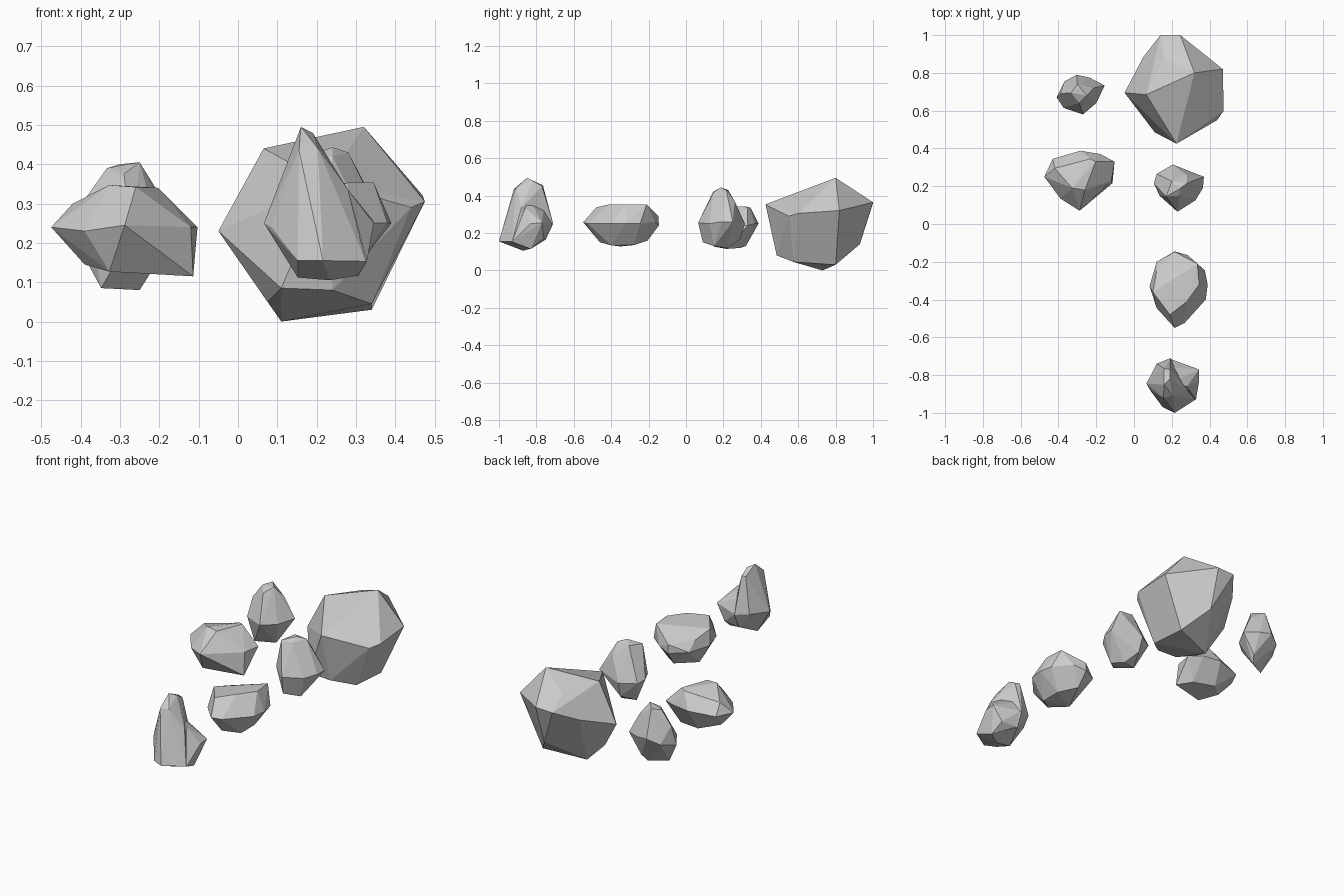
import bpy, bmesh


def hull(name, points):
    """Faceted stone: convex wrap around a few corner points."""
    bm = bmesh.new()
    for p in points:
        bm.verts.new(p)
    bmesh.ops.convex_hull(bm, input=bm.verts)
    loose = [v for v in bm.verts if not v.link_faces]
    bmesh.ops.delete(bm, geom=loose, context='VERTS')
    # merge nearly flat triangles into broad facets
    bmesh.ops.dissolve_limit(bm, angle_limit=0.12, verts=bm.verts, edges=bm.edges)
    bmesh.ops.recalc_face_normals(bm, faces=bm.faces)
    me = bpy.data.meshes.new(name)
    bm.to_mesh(me)
    bm.free()
    ob = bpy.data.objects.new(name, me)
    bpy.context.collection.objects.link(ob)
    return ob


# Large boulder: crown, waist, base
hull("large_boulder", [
    (.065, .685, .44), (.24, .72, .465), (.32, .80, .495), (.16, .88, .42),
    (-.05, .695, .23), (.225, .425, .353), (.44, .55, .29),
    (.475, .60, .305), (.47, .82, .32), (.245, 1.0, .364), (.14, 1.0, .36),
    (.05, .885, .30), (.24, .93, .14),
    (.11, .485, .085), (.24, .485, .08), (.34, .575, .045), (.34, .80, .03),
    (.11, .73, 0), (.075, .62, .05)])

# Small back left stone
hull("back_left_stone", [
    (-.333, .695, .39), (-.30, .74, .40), (-.25, .68, .405), (-.29, .64, .375),
    (-.213, .72, .345), (-.39, .69, .31),
    (-.41, .67, .20), (-.373, .615, .23), (-.27, .58, .22), (-.20, .64, .22),
    (-.155, .733, .23), (-.235, .775, .24), (-.304, .79, .25), (-.368, .755, .22),
    (-.348, .645, .085), (-.25, .70, .08), (-.23, .73, .12), (-.38, .66, .145)])

# Wide left stone
hull("left_stone", [
    (-.327, .19, .347), (-.26, .18, .342), (-.203, .33, .34),
    (-.23, .345, .335), (-.42, .295, .30),
    (-.475, .25, .24), (-.43, .345, .24), (-.283, .388, .25), (-.177, .37, .25),
    (-.103, .33, .24), (-.12, .23, .24), (-.288, .07, .245), (-.39, .135, .23),
    (-.114, .216, .115), (-.327, .15, .127), (-.39, .24, .145), (-.30, .32, .13),
    (-.17, .29, .12)])

# Middle right stone
hull("middle_stone", [
    (.17, .145, .42), (.24, .15, .42), (.28, .215, .43), (.20, .225, .43), (.24, .185, .443),
    (.28, .26, .37), (.105, .215, .26), (.135, .15, .26), (.23, .065, .255),
    (.325, .125, .25), (.365, .19, .26), (.37, .25, .26), (.205, .315, .25),
    (.12, .265, .25),
    (.22, .09, .15), (.29, .15, .13), (.25, .22, .118), (.17, .20, .12), (.21, .29, .165)])

# Long flat stone, its crown leaning to the right
hull("flat_stone", [
    (.10, -.36, .33), (.12, -.25, .30), (.19, -.48, .337), (.28, -.41, .353),
    (.345, -.32, .353), (.335, -.21, .353),
    (.082, -.33, .25), (.12, -.445, .25), (.215, -.55, .257), (.267, -.525, .25),
    (.38, -.40, .25), (.39, -.32, .25), (.375, -.245, .25), (.285, -.165, .26),
    (.215, -.147, .29), (.215, -.145, .24), (.12, -.20, .25),
    (.22, -.46, .15), (.30, -.40, .134), (.30, -.28, .135), (.22, -.205, .16),
    (.16, -.35, .128)])

# Tall front stone: upright spine joined to a lower right bulge
spine = hull("front_stone", [
    (.16, -.85, .495), (.19, -.82, .48), (.16, -.765, .455), (.19, -.77, .45),
    (.155, -.92, .435), (.203, -.91, .44),
    (.066, -.845, .25), (.085, -.88, .24), (.12, -.74, .26), (.193, -.71, .25),
    (.216, -1.0, .155), (.152, -.97, .155), (.325, -.93, .153), (.28, -.88, .335),
    (.152, -.86, .112), (.233, -.87, .105), (.305, -.83, .117), (.19, -.75, .165)])
bulge = hull("front_bulge_helper", [
    (.345, -.77, .255), (.345, -.83, .25), (.28, -.86, .335), (.193, -.715, .25),
    (.193, -.76, .33), (.195, -.84, .39), (.328, -.93, .153), (.305, -.83, .115),
    (.20, -.75, .165), (.29, -.76, .17), (.18, -.88, .15)])
join = spine.modifiers.new("join", 'BOOLEAN')
join.operation = 'UNION'
join.object = bulge
bpy.context.view_layer.objects.active = spine
bpy.ops.object.modifier_apply(modifier=join.name)
bpy.data.objects.remove(bulge)
